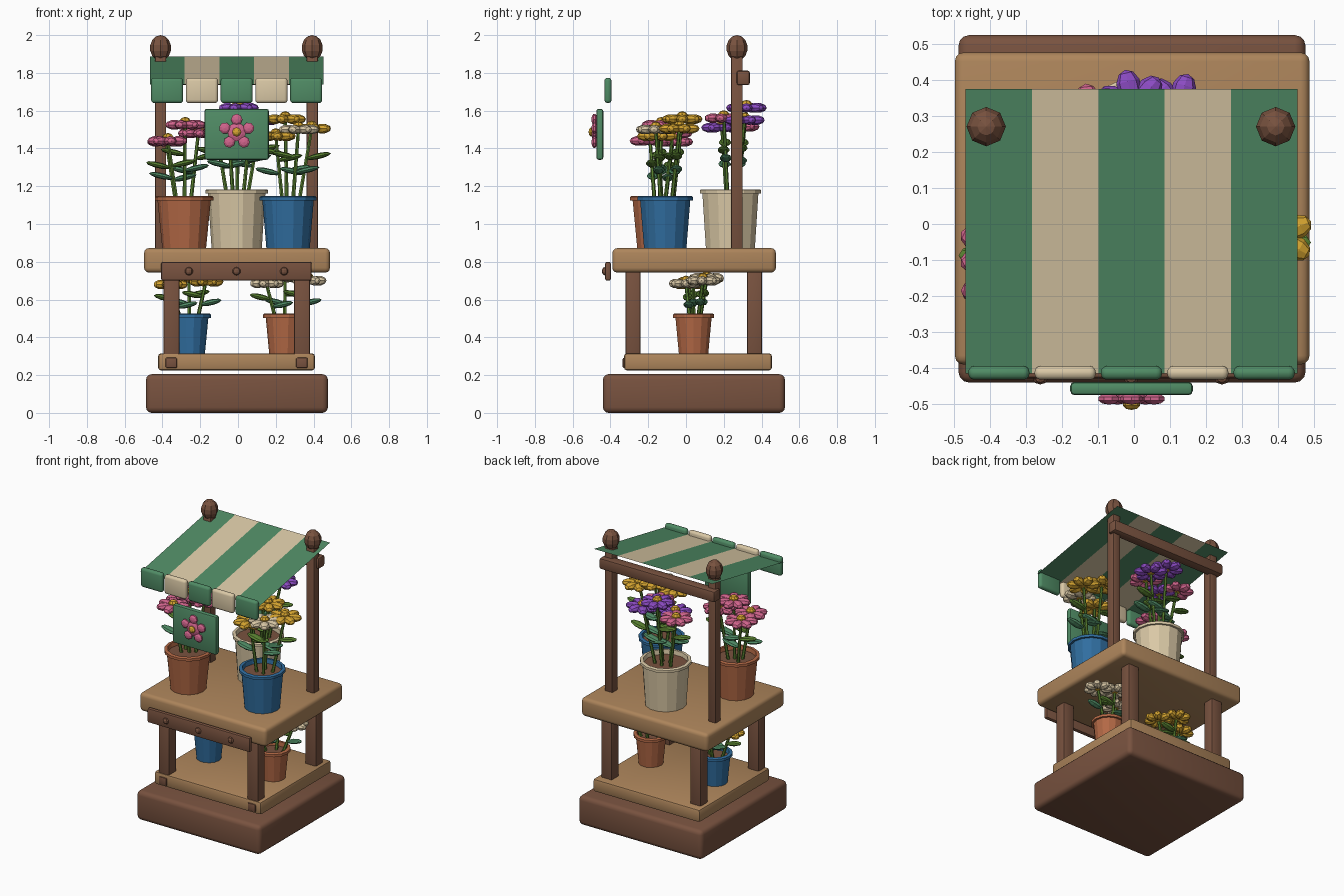
import bpy, bmesh, math
from mathutils import Matrix, Vector

if "Cube" in bpy.data.objects:
    bpy.data.objects.remove(bpy.data.objects["Cube"], do_unlink=True)


def colour(name, r, g, b):
    m = bpy.data.materials.new(name)
    m.use_nodes = True
    m.diffuse_color = (r, g, b, 1)
    m.node_tree.nodes["Principled BSDF"].inputs["Base Color"].default_value = (r, g, b, 1)
    return m


BROWN = colour("dark brown wood", 0.19, 0.085, 0.05)
WOOD = colour("light wood", 0.42, 0.235, 0.105)
GREEN = colour("canvas green", 0.08, 0.26, 0.13)
CREAM = colour("cream", 0.70, 0.58, 0.38)
CLAY = colour("terracotta", 0.45, 0.14, 0.06)
BLUE = colour("blue glaze", 0.03, 0.155, 0.35)
PINK = colour("pink", 0.65, 0.13, 0.27)
YELLOW = colour("yellow", 0.68, 0.38, 0.03)
PURPLE = colour("purple", 0.26, 0.07, 0.54)
OLIVE = colour("leaf green", 0.10, 0.22, 0.03)


def finish(name, bm, mats):
    me = bpy.data.meshes.new(name)
    bm.to_mesh(me)
    bm.free()
    for m in mats:
        me.materials.append(m)
    ob = bpy.data.objects.new(name, me)
    bpy.context.collection.objects.link(ob)
    return ob


def box(name, xs, ys, zs, mat, bevel=0.01, segs=2):
    """Bevelled block given by its extents."""
    lo, hi = Vector((xs[0], ys[0], zs[0])), Vector((xs[1], ys[1], zs[1]))
    bm = bmesh.new()
    bmesh.ops.create_cube(bm, size=1, matrix=Matrix.Translation((lo + hi) / 2)
                          @ Matrix.Diagonal((*(hi - lo), 1)))
    bmesh.ops.bevel(bm, geom=bm.edges[:], offset=bevel, segments=segs,
                    profile=0.5, affect='EDGES')
    ob = finish(name, bm, [mat])
    ob.data.shade_smooth()
    ob.data.set_sharp_from_angle(angle=math.radians(35))
    return ob


def blob(bm, matrix, size, index=0, segs=8, rings=5):
    """Low-poly ellipsoid, its poles on the local z axis."""
    got = bmesh.ops.create_uvsphere(bm, u_segments=segs, v_segments=rings, radius=1,
                                    matrix=matrix @ Matrix.Diagonal((*size, 1)))
    for v in got["verts"]:
        for f in v.link_faces:
            f.material_index = index


def lathe(bm, centre, profile, index=0, sides=14):
    """Revolve (radius, z) points around a vertical axis."""
    rings = []
    for r, z in profile:
        rings.append([bm.verts.new((centre[0] + r * math.cos(math.tau * i / sides),
                                    centre[1] + r * math.sin(math.tau * i / sides), z))
                      for i in range(sides)])
    for a, b in zip(rings, rings[1:]):
        for i in range(sides):
            j = (i + 1) % sides
            bm.faces.new((a[i], a[j], b[j], b[i])).material_index = index
    return rings


def flower_head(bm, matrix, radius, count, thick=0.026):
    """Ring of petals (slot 0) around a round centre (slot 1)."""
    for i in range(count):
        m = (matrix @ Matrix.Rotation(math.tau * i / count, 4, 'Z')
             @ Matrix.Translation((radius * 0.58, 0, 0)) @ Matrix.Rotation(math.pi / 2, 4, 'Y'))
        blob(bm, m, (thick, radius * 0.32, radius * 0.44))
    blob(bm, matrix @ Matrix.Translation((0, 0, 0.012)),
         (radius * 0.3, radius * 0.3, 0.03), 1)


# Base, shelves and legs
box("base_plinth", (-0.487, 0.476), (-0.44, 0.524), (0, 0.205), BROWN, 0.03, 3)
box("lower_shelf", (-0.423, 0.407), (-0.328, 0.455), (0.225, 0.315), WOOD, 0.015)
box("table_top", (-0.497, 0.487), (-0.39, 0.476), (0.743, 0.872), WOOD, 0.025, 3)
for side, x in (("right", -0.353), ("left", 0.338)):
    for end, y in (("front", -0.281), ("back", 0.362)):
        box(f"{end}_{side}_leg", (x - 0.042, x + 0.042), (y - 0.04, y + 0.04),
            (0.24, 0.76), BROWN, 0.008)
    box(f"{side}_leg_peg", (x - 0.03, x + 0.03), (-0.335, -0.3), (0.238, 0.292), BROWN, 0.006)

# Front apron with round studs
box("front_apron", (-0.407, 0.39), (-0.428, -0.398), (0.70, 0.80), BROWN, 0.01)
bm = bmesh.new()
for x in (-0.26, -0.008, 0.244):
    blob(bm, Matrix.Translation((x, -0.43, 0.75)), (0.022, 0.016, 0.022))
finish("apron_studs", bm, [BROWN])

# Awning posts, finials and cross bar
for side, x in (("right", -0.41), ("left", 0.393)):
    box(f"{side}_post", (x - 0.03, x + 0.03), (0.238, 0.3), (0.86, 1.89), BROWN, 0.007)
    bm = bmesh.new()
    blob(bm, Matrix.Translation((x, 0.27, 1.932)), (0.056, 0.056, 0.068), rings=7)
    finish(f"{side}_finial", bm, [BROWN])
box("back_cross_bar", (-0.457, 0.44), (0.268, 0.338), (1.735, 1.812), BROWN, 0.012)

# Striped canvas sheet and hanging flaps
LEFT, PITCH = -0.467, 0.184
bm = bmesh.new()
edge = [(bm.verts.new((LEFT + PITCH * i, -0.415, 1.738)),
         bm.verts.new((LEFT + PITCH * i, 0.375, 1.887))) for i in range(6)]
for i, (a, b) in enumerate(zip(edge, edge[1:])):
    bm.faces.new((a[0], b[0], b[1], a[1])).material_index = i % 2
finish("awning_canvas", bm, [GREEN, CREAM])
for i in range(5):
    x = LEFT + PITCH * (i + 0.5)
    box(f"awning_flap_{i + 1}", (x - 0.085, x + 0.085), (-0.432, -0.394), (1.64, 1.774),
        (GREEN, CREAM)[i % 2], 0.017, 3)

# Hanging sign with a flower emblem
box("sign_board", (-0.177, 0.163), (-0.475, -0.438), (1.34, 1.61), GREEN, 0.012)
bm = bmesh.new()
face = Matrix.Translation((-0.007, -0.485, 1.487)) @ Matrix.Rotation(math.pi / 2, 4, 'X')
for i in range(5):
    turn = Matrix.Rotation(math.pi / 2 + math.tau * i / 5, 4, 'Z')
    blob(bm, face @ turn @ Matrix.Translation((0.066, 0, 0)), (0.032, 0.032, 0.016))
blob(bm, face, (0.052, 0.052, 0.015), segs=10)
blob(bm, face @ Matrix.Translation((0, 0, 0.013)), (0.025, 0.025, 0.018), 1)
finish("sign_flower", bm, [PINK, YELLOW])


def potted_plant(name, centre, floor, top, r_low, r_rim, mat, heads, size):
    """Pot with soil, stems, leaves and flower heads [(colour, x, y, z)]."""
    bm = bmesh.new()
    lip = 0.022
    rings = lathe(bm, centre, [
        (r_low, floor), (r_rim - 0.014, top - lip), (r_rim, top - lip), (r_rim, top - 0.004),
        (r_rim - 0.006, top), (r_rim - 0.022, top), (r_rim - 0.026, top - 0.03)])
    bm.faces.new(rings[0][::-1])
    bm.faces.new(rings[-1]).material_index = 1
    finish(name + "_pot", bm, [mat, BROWN])

    leaves, stems = bmesh.new(), bmesh.new()
    blooms = {}
    for i, (petal, x, y, z) in enumerate(heads):
        head = Vector((x, y, z))
        foot = Vector((centre[0] + (x - centre[0]) * 0.45,
                       centre[1] + (y - centre[1]) * 0.45, top - 0.04))
        axis = head - foot
        bmesh.ops.create_cone(
            stems, segments=6, radius1=0.011, radius2=0.009, depth=axis.length, cap_ends=True,
            matrix=Matrix.Translation((head + foot) / 2)
            @ axis.to_track_quat('Z', 'Y').to_matrix().to_4x4())
        # A pair of leaves reaching sideways from each stem
        for k, sign in enumerate((-1, 1)):
            at = foot.lerp(head, (0.38 if (i + k) % 2 else 0.58) + 0.02 * i)
            m = (Matrix.Translation(at) @ Matrix.Rotation(sign * (math.pi / 2 - 0.22), 4, 'Y')
                 @ Matrix.Translation((0, 0, size * 0.6)))
            blob(leaves, m, (0.016, size * 0.3, size * 0.62), (i + k) % 2)
        bm = blooms.setdefault(petal.name, (petal, bmesh.new()))[1]
        flower_head(bm, Matrix.Translation(head) @ Matrix.Rotation(0.4 * i, 4, 'Z'), size, 7)
    finish(name + "_stems", stems, [OLIVE])
    finish(name + "_leaves", leaves, [OLIVE, GREEN])
    for label, (petal, bm) in blooms.items():
        finish(f"{name}_{label}_blooms", bm, [petal, YELLOW])


# Plants on the table top
potted_plant("right_plant", (-0.285, -0.145), 0.872, 1.147, 0.116, 0.155, CLAY, [
    (PINK, -0.38, -0.07, 1.435), (PINK, -0.37, -0.19, 1.44),
    (PINK, -0.28, -0.13, 1.525), (PINK, -0.21, -0.07, 1.48)], 0.108)
potted_plant("left_plant", (0.265, -0.11), 0.872, 1.147, 0.115, 0.15, BLUE, [
    (YELLOW, 0.25, -0.02, 1.555), (YELLOW, 0.39, -0.035, 1.505),
    (CREAM, 0.32, -0.16, 1.5), (YELLOW, 0.2, -0.15, 1.465)], 0.108)
potted_plant("middle_plant", (-0.007, 0.235), 0.872, 1.183, 0.133, 0.166, CREAM, [
    (PURPLE, 0.0, 0.32, 1.615), (PURPLE, 0.12, 0.31, 1.55), (PINK, -0.12, 0.28, 1.515),
    (PURPLE, -0.05, 0.19, 1.51), (PINK, 0.07, 0.2, 1.56)], 0.108)

# Plants on the lower shelf
potted_plant("lower_right_plant", (-0.255, 0.04), 0.315, 0.525, 0.08, 0.112, BLUE, [
    (YELLOW, -0.36, 0.02, 0.68), (YELLOW, -0.26, 0.11, 0.71),
    (YELLOW, -0.17, 0.04, 0.695)], 0.092)
potted_plant("lower_left_plant", (0.245, 0.04), 0.315, 0.525, 0.08, 0.112, CLAY, [
    (CREAM, 0.15, 0.0, 0.685), (CREAM, 0.25, 0.11, 0.715),
    (CREAM, 0.375, 0.09, 0.7)], 0.092)
